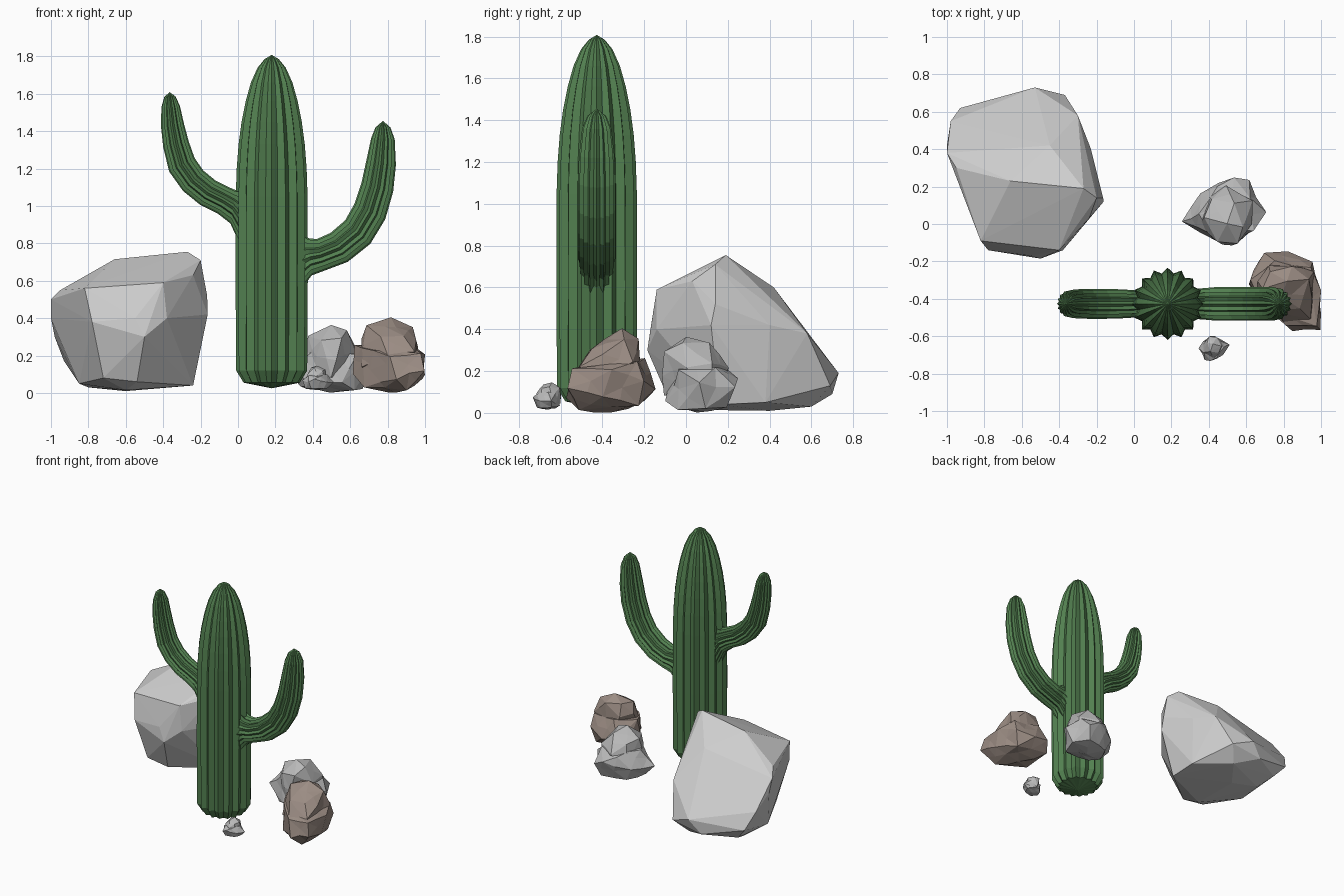
import bpy, bmesh, math, random
from mathutils import Vector, Matrix

random.seed(4)


def material(name, rgb):
    m = bpy.data.materials.new(name)
    m.diffuse_color = (*rgb, 1)
    return m


GREEN = material("cactus_green", (0.085, 0.215, 0.08))
PALE = material("pale_grey_stone", (0.62, 0.62, 0.62))
GREY = material("grey_stone", (0.49, 0.49, 0.49))
BROWN = material("brown_stone", (0.33, 0.265, 0.23))


def finish(bm, name, mat):
    bmesh.ops.recalc_face_normals(bm, faces=bm.faces)
    me = bpy.data.meshes.new(name)
    bm.to_mesh(me)
    bm.free()
    me.materials.append(mat)
    ob = bpy.data.objects.new(name, me)
    bpy.context.collection.objects.link(ob)
    return ob


def ribbed_tube(name, rings, start, tip, ribs, groove):
    """Loft star-shaped rings (centre, axis u, axis v) between two end points."""
    bm = bmesh.new()
    n = ribs * 2
    loops = []
    for c, u, v in rings:
        loop = []
        for i in range(n):
            a = 2 * math.pi * i / n
            k = groove if i % 2 else 1
            loop.append(bm.verts.new(c + k * (u * math.cos(a) + v * math.sin(a))))
        loops.append(loop)
    for a, b in zip(loops, loops[1:]):
        for i in range(n):
            j = (i + 1) % n
            bm.faces.new((a[i], a[j], b[j], b[i]))
    for loop, p in ((loops[0], start), (loops[-1], tip)):
        pole = bm.verts.new(p)
        for i in range(n):
            bm.faces.new((loop[i], loop[(i + 1) % n], pole))
    return finish(bm, name, GREEN)


CX, CY = 0.18, -0.427

# trunk: (height, radius)
profile = [(0.055, 0.15), (0.12, 0.19), (0.6, 0.193), (1.05, 0.192), (1.2, 0.187), (1.33, 0.177),
           (1.45, 0.161), (1.56, 0.139), (1.66, 0.111), (1.74, 0.075), (1.785, 0.038)]
ribbed_tube("cactus_trunk",
            [(Vector((CX, CY, z)), Vector((r, 0, 0)), Vector((0, r, 0))) for z, r in profile],
            (CX, CY, 0.025), (CX, CY, 1.808), 16, 0.86)


# arms: (x, z, radius in the bend plane, radius along y, heading in degrees)
def arm(name, side, path, tip):
    rings = []
    for x, z, rp, ry, deg in path:
        a = math.radians(deg)
        rings.append((Vector((x, CY, z)),
                      Vector((-side * math.sin(a), 0, math.cos(a))) * rp,
                      Vector((0, ry, 0))))
    ribbed_tube(name, rings, rings[0][0], (tip[0], CY, tip[1]), 16, 0.84)


arm("cactus_left_arm", -1, [
    (0.03, 0.92, 0.17, 0.07, 0), (-0.025, 0.995, 0.09, 0.075, 10), (-0.08, 1.03, 0.077, 0.078, 20),
    (-0.16, 1.07, 0.077, 0.08, 32), (-0.24, 1.135, 0.077, 0.08, 45), (-0.30, 1.22, 0.077, 0.078, 62),
    (-0.332, 1.33, 0.07, 0.075, 76), (-0.35, 1.43, 0.062, 0.07, 82), (-0.36, 1.53, 0.05, 0.06, 86),
    (-0.364, 1.585, 0.03, 0.035, 88)], (-0.365, 1.608))
arm("cactus_right_arm", 1, [
    (0.32, 0.70, 0.17, 0.08, 0), (0.385, 0.728, 0.1, 0.085, 5), (0.44, 0.738, 0.087, 0.09, 13),
    (0.54, 0.778, 0.09, 0.09, 31), (0.64, 0.86, 0.092, 0.09, 47), (0.705, 0.97, 0.092, 0.09, 63),
    (0.745, 1.1, 0.088, 0.09, 74), (0.765, 1.23, 0.08, 0.085, 82), (0.775, 1.36, 0.063, 0.07, 87),
    (0.775, 1.42, 0.04, 0.045, 90)], (0.775, 1.455))


# rocks: convex chunks, optionally roughened into smaller facets
def chunk(name, points, mat, rough=0.0):
    bm = bmesh.new()
    for p in points:
        bm.verts.new(p)
    bmesh.ops.convex_hull(bm, input=bm.verts)
    junk = [v for v in bm.verts if not v.link_faces]
    bmesh.ops.delete(bm, geom=junk, context='VERTS')
    if rough:
        long_edges = [e for e in bm.edges if e.calc_length() > 0.15]
        bmesh.ops.subdivide_edges(bm, edges=long_edges, cuts=1)
        bmesh.ops.triangulate(bm, faces=bm.faces)
        for v in bm.verts:
            v.co += Vector([random.uniform(-rough, rough) for _ in range(3)])
            v.co.z = max(v.co.z, 0.0)
    return finish(bm, name, mat)


def lumpy_rock(name, base, top, mat):
    """Union of a wide base chunk and a top chunk."""
    ob = chunk(name, base, mat, 0.008)
    cap = chunk(name + "_cap", top, mat, 0.006)
    mod = ob.modifiers.new("union", 'BOOLEAN')
    mod.operation, mod.solver, mod.object = 'UNION', 'EXACT', cap
    dg = bpy.context.evaluated_depsgraph_get()
    me = bpy.data.meshes.new_from_object(ob.evaluated_get(dg))
    ob.modifiers.clear()
    ob.data = me
    bpy.data.objects.remove(cap)
    return ob


# large boulder
chunk("large_boulder", [
    (-0.82, -0.09, 0.56), (-0.40, -0.14, 0.59), (-0.55, -0.17, 0.40), (-0.78, -0.14, 0.38),
    (-0.50, -0.185, 0.30), (-0.38, -0.14, 0.40), (-0.162, 0.12, 0.42), (-0.165, 0.14, 0.52),
    (-0.20, 0.14, 0.71), (-0.27, 0.19, 0.755), (-0.24, 0.03, 0.63), (-0.66, 0.23, 0.715),
    (-1.0, 0.38, 0.50), (-1.0, 0.42, 0.40), (-0.95, 0.30, 0.55), (-0.98, 0.55, 0.30),
    (-0.93, 0.62, 0.17), (-0.53, 0.73, 0.19), (-0.37, 0.69, 0.13), (-0.30, 0.58, 0.38),
    (-0.62, 0.70, 0.09), (-0.45, 0.42, 0.60), (-0.23, 0.40, 0.42), (-0.24, 0.16, 0.04),
    (-0.24, 0.38, 0.05), (-0.54, -0.08, 0.06), (-0.72, -0.07, 0.08), (-0.60, 0.02, 0.015),
    (-0.85, 0.22, 0.05), (-0.80, 0.45, 0.03), (-0.60, 0.40, 0.01), (-0.45, 0.60, 0.03),
    (-0.85, 0.58, 0.08)], PALE)

# medium grey rock
grey = lumpy_rock("medium_grey_rock", [
    (0.26, 0.02, 0.12), (0.36, 0.17, 0.12), (0.33, 0.0, 0.03), (0.45, 0.20, 0.21),
    (0.54, 0.255, 0.17), (0.61, 0.23, 0.12), (0.58, 0.20, 0.03), (0.705, 0.06, 0.14),
    (0.66, 0.10, 0.02), (0.62, -0.04, 0.02), (0.64, -0.03, 0.20), (0.55, -0.10, 0.06),
    (0.45, -0.10, 0.05), (0.40, -0.05, 0.23), (0.40, 0.15, 0.03), (0.35, 0.05, 0.24),
    (0.5, 0.05, 0.005), (0.62, 0.14, 0.22)], [
    (0.37, 0.03, 0.30), (0.50, 0.0, 0.36), (0.58, -0.02, 0.335), (0.63, 0.0, 0.22),
    (0.52, -0.12, 0.18), (0.44, -0.10, 0.28), (0.36, 0.0, 0.18), (0.41, 0.13, 0.29),
    (0.54, 0.11, 0.335), (0.63, 0.12, 0.24), (0.50, 0.20, 0.22), (0.55, -0.10, 0.29),
    (0.40, -0.05, 0.10), (0.62, 0.12, 0.10), (0.50, -0.11, 0.08), (0.40, 0.16, 0.12)], GREY)

# brown rock
lumpy_rock("brown_rock", [
    (0.61, -0.33, 0.10), (0.62, -0.30, 0.26), (0.66, -0.20, 0.05), (0.70, -0.16, 0.13),
    (0.82, -0.145, 0.12), (0.95, -0.20, 0.15), (0.93, -0.22, 0.04), (0.995, -0.35, 0.20),
    (0.99, -0.40, 0.08), (0.995, -0.56, 0.12), (0.97, -0.54, 0.21), (0.85, -0.57, 0.08),
    (0.82, -0.55, 0.19), (0.72, -0.47, 0.22), (0.68, -0.42, 0.03), (0.90, -0.52, 0.01),
    (0.8, -0.35, 0.0), (0.75, -0.20, 0.26), (0.94, -0.23, 0.24)], [
    (0.66, -0.30, 0.29), (0.69, -0.35, 0.36), (0.73, -0.26, 0.365), (0.82, -0.31, 0.40),
    (0.93, -0.30, 0.35), (0.95, -0.40, 0.28), (0.88, -0.45, 0.31), (0.76, -0.46, 0.30),
    (0.72, -0.22, 0.28), (0.85, -0.23, 0.35), (0.96, -0.25, 0.24), (0.80, -0.53, 0.20),
    (0.94, -0.51, 0.22), (0.80, -0.20, 0.10), (0.66, -0.40, 0.14), (0.97, -0.42, 0.12)], BROWN)

# small pebble: a turned, shrunken copy of the grey rock
pebble = bpy.data.objects.new("small_pebble", grey.data.copy())
bpy.context.collection.objects.link(pebble)
pebble.data.transform(Matrix.Translation((0.427, -0.668, 0.08)) @ Matrix.Rotation(math.pi, 4, 'Z')
                      @ Matrix.Diagonal((0.37, 0.37, 0.36, 1)) @ Matrix.Translation((-0.485, -0.075, -0.18)))
